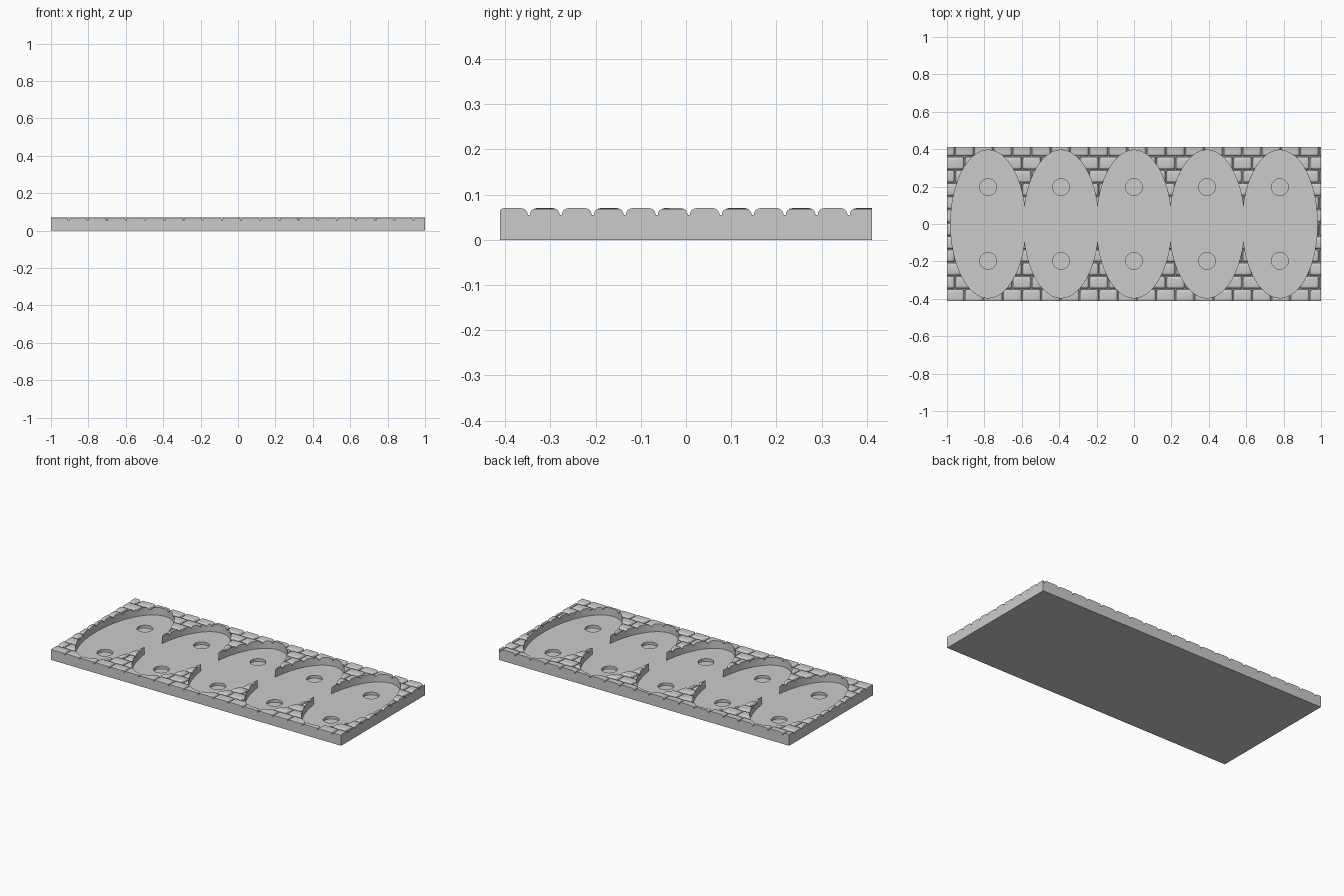
import bpy
import bmesh
import math
from mathutils import Matrix

cube = bpy.data.objects.get("Cube")
if cube:
    bpy.data.objects.remove(cube, do_unlink=True)

HALF_X, HALF_Y, TOP = 1.0, 0.412, 0.07
GROOVE_Z, FLOOR_Z, CUP_Z = 0.055, 0.022, 0.005
PITCH_X, PITCH_Y, GAP, ROUND = 0.1025, 0.0708, 0.005, 0.0145
SPACING = 0.39

stone = bpy.data.materials.new("grey_stone")
stone.use_nodes = True
grey = (0.6, 0.6, 0.6, 1)
stone.diffuse_color = grey
stone.node_tree.nodes["Principled BSDF"].inputs["Base Color"].default_value = grey


def add_box(bm, x, y, sx, sy, z0, z1):
    """Box centred on x, y; returns its vertices."""
    m = Matrix.Translation((x, y, (z0 + z1) / 2)) @ Matrix.Diagonal((sx, sy, z1 - z0, 1))
    return bmesh.ops.create_cube(bm, size=1, matrix=m)["verts"]


def add_disc(bm, x, y, rx, ry, z0, z1, sides):
    """Elliptical upright cylinder."""
    m = Matrix.Translation((x, y, (z0 + z1) / 2)) @ Matrix.Diagonal((rx, ry, z1 - z0, 1))
    bmesh.ops.create_cone(bm, cap_ends=True, segments=sides, radius1=1, radius2=1,
                          depth=1, matrix=m)


def finish(bm, name):
    mesh = bpy.data.meshes.new(name)
    bm.to_mesh(mesh)
    bm.free()
    mesh.materials.append(stone)
    obj = bpy.data.objects.new(name, mesh)
    bpy.context.scene.collection.objects.link(obj)
    return obj


# Slab under the bricks, oversized and trimmed later
bm = bmesh.new()
add_box(bm, 0, 0, 2.3, 1.1, 0, GROOVE_Z)
tray = finish(bm, "brick_tray")

# Running-bond bricks with rounded top edges
bm = bmesh.new()
for row in range(12):
    y = -0.348 + (row - 0.5) * PITCH_Y
    first_joint = -0.906 - PITCH_X - (row % 2) * PITCH_X / 2
    for col in range(21):
        x = first_joint + (col + 0.5) * PITCH_X
        if abs(x) - PITCH_X / 2 > HALF_X:
            continue
        verts = add_box(bm, x, y, PITCH_X - GAP, PITCH_Y - GAP, GROOVE_Z - 0.012, TOP)
        high = {v for v in verts if v.co.z > GROOVE_Z}
        edges = {e for v in high for e in v.link_edges if all(w in high for w in e.verts)}
        bmesh.ops.bevel(bm, geom=list(edges), offset=ROUND, segments=4, profile=0.5,
                        affect='EDGES')
bricks = finish(bm, "bricks")

# Trim block for the outer rectangle
bm = bmesh.new()
add_box(bm, 0, 0, 2 * HALF_X, 2 * HALF_Y, -0.1, 0.2)
trim = finish(bm, "trim_block")

# Overlapping oval recesses, split into two sets of separate ovals
ovals = []
for group in ((-2, 0, 2), (-1, 1)):
    bm = bmesh.new()
    for i in group:
        add_disc(bm, i * SPACING, 0, 0.2, 0.395, FLOOR_Z, 0.2, 96)
    ovals.append(finish(bm, "oval_cutter"))

# Round cups, two in each oval
bm = bmesh.new()
for i in range(-2, 3):
    for side in (-1, 1):
        add_disc(bm, i * SPACING, side * 0.197, 0.045, 0.045, CUP_Z, 0.2, 40)
cups = finish(bm, "cup_cutter")

# Join, trim and carve
steps = [(bricks, 'UNION'), (trim, 'INTERSECT')]
steps += [(c, 'DIFFERENCE') for c in ovals + [cups]]
for helper, operation in steps:
    helper.hide_render = True
    mod = tray.modifiers.new(helper.name, 'BOOLEAN')
    mod.operation = operation
    mod.solver = 'EXACT'
    mod.object = helper
bpy.context.view_layer.update()
carved = bpy.data.meshes.new_from_object(
    tray.evaluated_get(bpy.context.evaluated_depsgraph_get()))
tray.modifiers.clear()
tray.data = carved
carved.materials.clear()
carved.materials.append(stone)
for poly in carved.polygons:
    poly.material_index = 0
for helper, _ in steps:
    bpy.data.objects.remove(helper, do_unlink=True)

# Soft brick edges, crisp recess rims
bpy.ops.object.select_all(action='DESELECT')
tray.select_set(True)
bpy.context.view_layer.objects.active = tray
bpy.ops.object.shade_smooth_by_angle(angle=math.radians(30))
